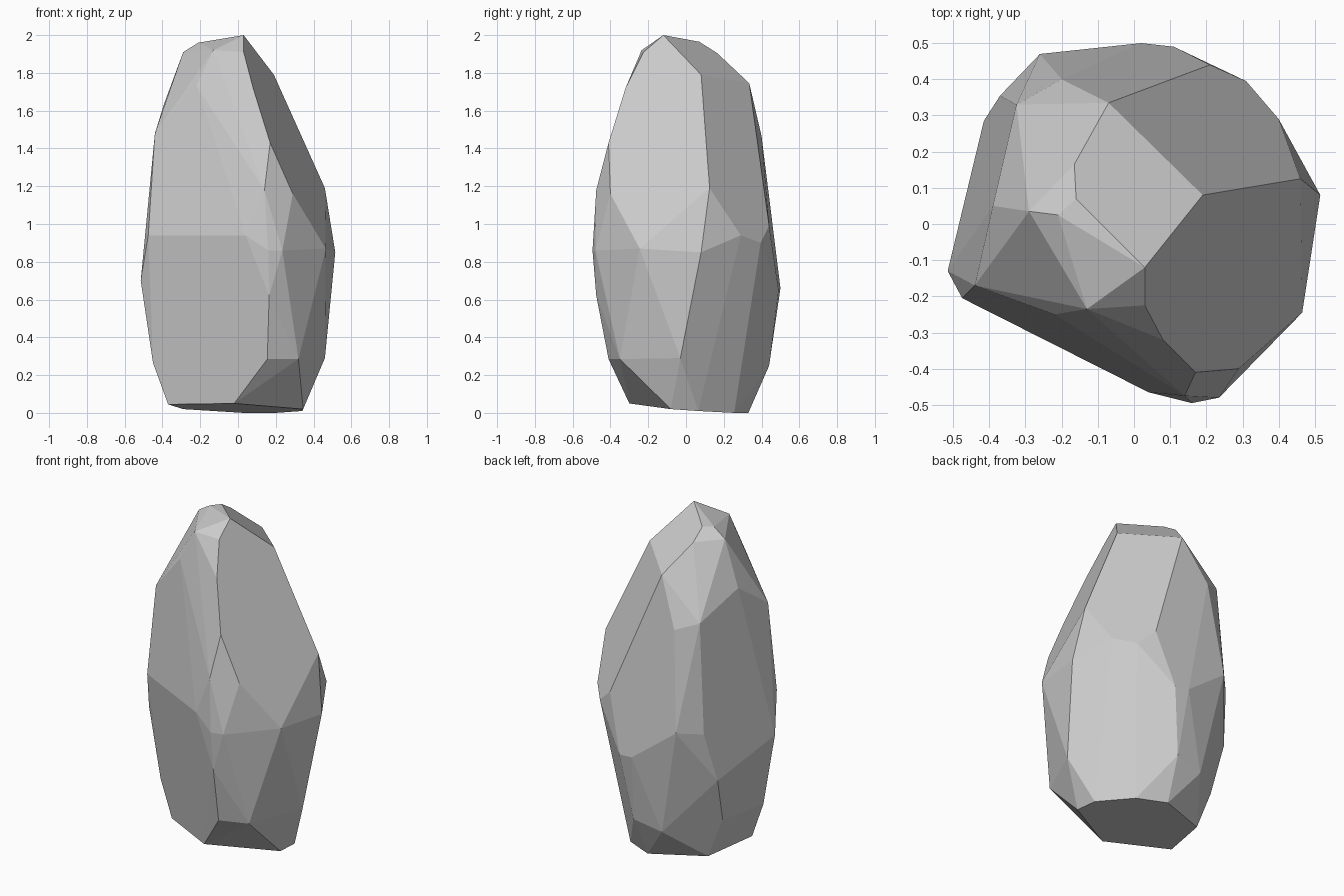
import bpy, bmesh, math

# Corner points of the faceted boulder; its shape is their convex hull
corners = [
    # crown
    (.03, -.12, 2), (.19, .08, 1.79), (-.07, .335, 1.745), (-.165, .165, 1.905),
    (-.16, .07, 1.965), (-.21, .025, 1.96), (-.13, -.235, 1.92), (.03, -.225, 1.91),
    (-.29, .035, 1.91), (.08, -.32, 1.72), (-.22, -.25, 1.735), (-.39, .05, 1.64),
    # shoulders
    (.46, .125, 1.19), (.29, -.4, 1.16), (.17, -.41, 1.43), (-.44, -.17, 1.48),
    (.14, -.475, 1.18), (-.325, .33, 1.51), (-.2, .4, 1.465),
    # waist
    (.465, -.245, .87), (.515, .08, .85), (-.475, -.205, .94), (.04, -.465, .94),
    (.16, -.495, .86), (.235, -.48, .86), (.165, -.475, .62), (-.515, -.13, .7),
    (.21, .44, .99), (.31, .395, .9), (.4, .29, .94), (-.26, .47, .87),
    (-.37, .355, .85), (.02, .5, .66), (.11, .49, .65), (-.415, .285, .55),
    # foot
    (.155, -.41, .285), (.32, -.35, .285), (-.45, -.11, .265), (.46, -.03, .29),
    (-.13, .42, .21), (-.39, .2, .27), (.05, .44, .25),
    # underside
    (-.02, -.3, .05), (-.37, -.115, .045), (.345, -.08, .02), (.34, .065, .01),
    (.2, .255, 0), (.03, .33, 0), (-.29, .2, .02),
]

bm = bmesh.new()
for c in corners:
    bm.verts.new(c)
hull = bmesh.ops.convex_hull(bm, input=bm.verts[:])
loose = [v for v in bm.verts if not v.link_faces]
bmesh.ops.delete(bm, geom=loose, context='VERTS')

# Merge near-coplanar triangles into broad flat facets
bmesh.ops.dissolve_limit(bm, angle_limit=math.radians(4), verts=bm.verts[:], edges=bm.edges[:])
bmesh.ops.recalc_face_normals(bm, faces=bm.faces[:])

mesh = bpy.data.meshes.new("boulder")
bm.to_mesh(mesh)
bm.free()
bpy.context.collection.objects.link(bpy.data.objects.new("boulder", mesh))
